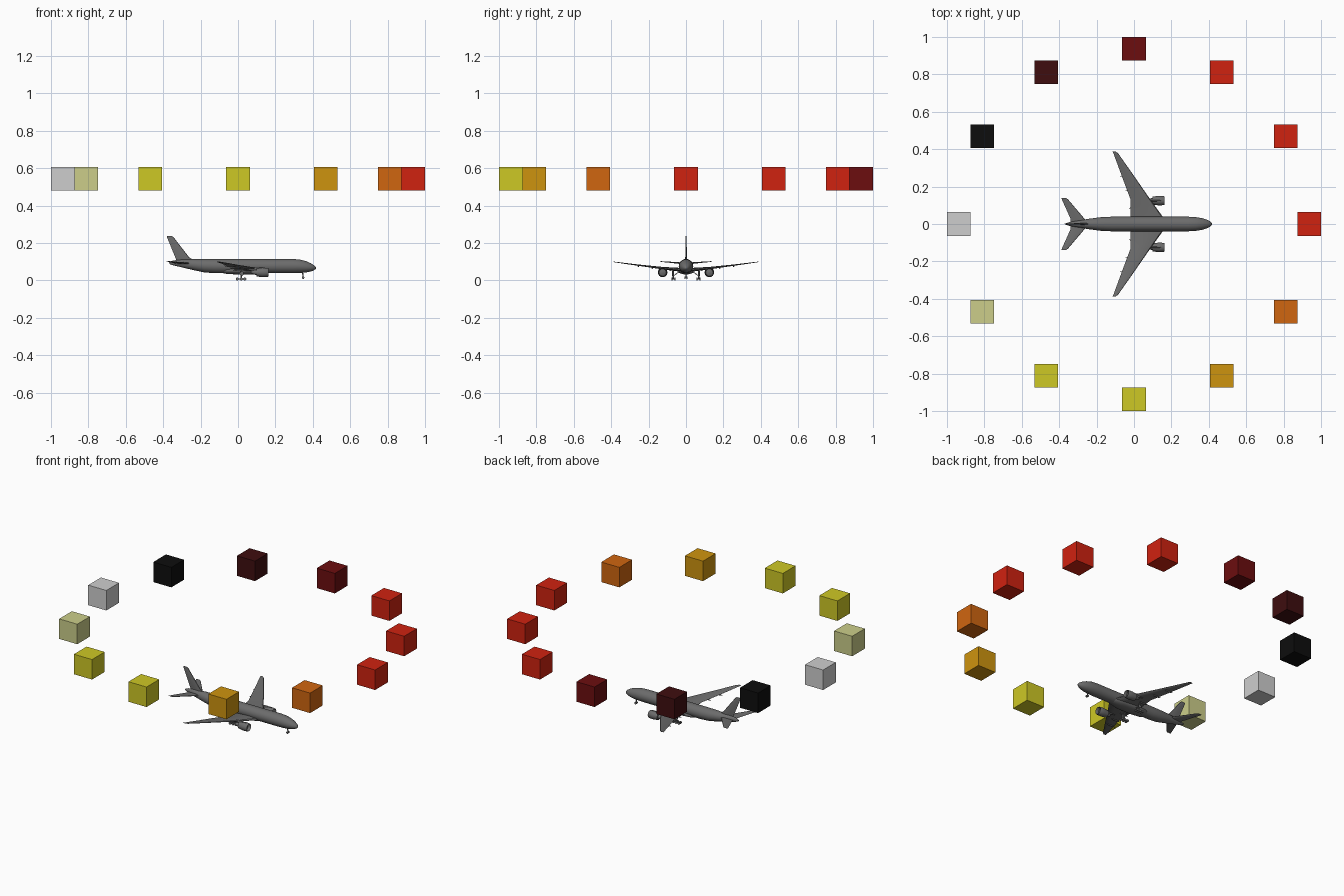
import bpy
import bmesh
from math import cos, sin, pi, radians
from mathutils import Vector

default_cube = bpy.data.objects.get("Cube")
if default_cube:
    bpy.data.objects.remove(default_cube, do_unlink=True)


def material(name, *srgb):
    mat = bpy.data.materials.new(name)
    mat.use_nodes = True
    color = [((c / 255 + 0.055) / 1.055) ** 2.4 if c > 10 else c / 3295 for c in srgb] + [1]
    mat.diffuse_color = color
    mat.node_tree.nodes["Principled BSDF"].inputs["Base Color"].default_value = color
    return mat


plane_grey = material("plane grey", 108, 108, 108)
red = material("red", 208, 34, 16)
dark_red = material("dark red", 108, 13, 15)
maroon = material("maroon", 62, 13, 15)
black = material("black", 13, 13, 13)
light_grey = material("light grey", 206, 206, 206)
pale_yellow = material("pale yellow", 204, 206, 138)
yellow = material("yellow", 206, 200, 37)
amber = material("amber", 206, 148, 15)
orange = material("orange", 208, 102, 16)


def finish(bm, name, mat, smooth=True):
    bmesh.ops.recalc_face_normals(bm, faces=bm.faces)
    mesh = bpy.data.meshes.new(name)
    bm.to_mesh(mesh)
    bm.free()
    obj = bpy.data.objects.new(name, mesh)
    bpy.context.collection.objects.link(obj)
    mesh.materials.append(mat)
    if smooth:
        bpy.ops.object.select_all(action="DESELECT")
        obj.select_set(True)
        bpy.context.view_layer.objects.active = obj
        bpy.ops.object.shade_smooth_by_angle(angle=radians(40))
    return obj


def skin(name, rings, mat=plane_grey):
    """Bridge equal-sized rings of points and cap both ends."""
    bm = bmesh.new()
    loops = [[bm.verts.new(p) for p in ring] for ring in rings]
    for a, b in zip(loops, loops[1:]):
        for i in range(len(a)):
            j = (i + 1) % len(a)
            bm.faces.new((a[i], a[j], b[j], b[i]))
    bm.faces.new(loops[0])
    bm.faces.new(loops[-1])
    return finish(bm, name, mat)


def tube(name, stations, y=0, sides=24):
    """Body along x from stations of x, centre z, half width, half height."""
    angles = [2 * pi * i / sides for i in range(sides)]
    return skin(name, [[(x, y + w * cos(a), z + h * sin(a)) for a in angles]
                       for x, z, w, h in stations])


# Airfoil outline: chord fraction from the leading edge, thickness fraction
AIRFOIL = [(0, 0), (0.04, 0.6), (0.3, 1), (0.65, 0.6), (1, 0.05),
           (1, -0.05), (0.65, -0.5), (0.3, -0.8), (0.04, -0.5)]


def surface(name, stations, side=1, upright=False):
    """Wing-like body from stations of span, leading x, trailing x, offset, half thickness."""
    rings = []
    for span, lead, trail, offset, thick in stations:
        ring = []
        for c, t in AIRFOIL:
            x, n = lead + (trail - lead) * c, offset + thick * t
            ring.append((x, n, span) if upright else (x, side * span, n))
        rings.append(ring)
    return skin(name, rings)


def rod(name, start, end, radius, sides=10):
    a, b = Vector(start), Vector(end)
    bm = bmesh.new()
    bmesh.ops.create_cone(bm, cap_ends=True, segments=sides, radius1=radius,
                          radius2=radius, depth=(b - a).length)
    rotation = (b - a).to_track_quat("Z", "Y")
    for v in bm.verts:
        v.co = rotation @ v.co + (a + b) / 2
    return finish(bm, name, plane_grey)


def wheel(name, x, y, z, radius, width):
    return rod(name, (x, y - width / 2, z), (x, y + width / 2, z), radius, 14)


# Fuselage with rounded nose and upswept tail cone
tube("fuselage", [
    (-0.366, 0.094, 0.003, 0.006), (-0.345, 0.094, 0.010, 0.013),
    (-0.30, 0.091, 0.018, 0.021), (-0.24, 0.085, 0.028, 0.029),
    (-0.18, 0.079, 0.036, 0.036), (-0.12, 0.077, 0.039, 0.038),
    (0.29, 0.077, 0.039, 0.038), (0.33, 0.076, 0.037, 0.036),
    (0.365, 0.073, 0.031, 0.030), (0.39, 0.070, 0.023, 0.022),
    (0.407, 0.068, 0.014, 0.013), (0.415, 0.067, 0.006, 0.006),
    (0.417, 0.067, 0.001, 0.001)])

# Belly fairing at the wing roots
tube("belly_fairing", [
    (-0.10, 0.056, 0.012, 0.012), (-0.06, 0.053, 0.036, 0.018),
    (0.0, 0.052, 0.043, 0.020), (0.10, 0.052, 0.043, 0.020),
    (0.15, 0.054, 0.034, 0.017), (0.19, 0.056, 0.010, 0.010)])

# Tail fin with a small dorsal fillet
surface("tail_fin", [
    (0.095, -0.225, -0.325, 0, 0.006), (0.115, -0.247, -0.332, 0, 0.006),
    (0.125, -0.262, -0.336, 0, 0.005), (0.232, -0.345, -0.380, 0, 0.003),
    (0.239, -0.356, -0.381, 0, 0.001)], upright=True)

for side, label in ((1, "left"), (-1, "right")):
    # Wing and tailplane
    surface(label + "_wing", [
        (0.0, 0.178, -0.018, 0.054, 0.012), (0.04, 0.153, -0.018, 0.057, 0.011),
        (0.13, 0.088, -0.018, 0.066, 0.007), (0.25, 0.005, -0.063, 0.081, 0.004),
        (0.378, -0.085, -0.110, 0.098, 0.002), (0.387, -0.098, -0.114, 0.1, 0.001)], side)
    surface(label + "_tailplane", [
        (0.0, -0.245, -0.340, 0.090, 0.006), (0.025, -0.262, -0.338, 0.092, 0.005),
        (0.132, -0.353, -0.386, 0.101, 0.002), (0.139, -0.363, -0.389, 0.102, 0.001)], side)

    # Engine nacelle with hollow intake, exhaust cone and pylon
    ey = side * 0.125
    tube(label + "_engine", [
        (0.150, 0.043, 0.003, 0.003), (0.145, 0.043, 0.019, 0.019),
        (0.160, 0.043, 0.020, 0.020), (0.164, 0.043, 0.022, 0.022),
        (0.158, 0.043, 0.0245, 0.0245), (0.130, 0.043, 0.0255, 0.0255),
        (0.100, 0.043, 0.021, 0.021), (0.098, 0.043, 0.014, 0.014),
        (0.080, 0.044, 0.010, 0.010), (0.066, 0.045, 0.002, 0.002)], ey)
    tube(label + "_engine_pylon", [
        (0.145, 0.066, 0.002, 0.003), (0.115, 0.066, 0.004, 0.007),
        (0.075, 0.061, 0.004, 0.010), (0.035, 0.064, 0.002, 0.004)], ey, 10)

    # Flap track fairings under the trailing edge
    for i, (y, x, z) in enumerate(((0.085, -0.015, 0.057), (0.18, -0.034, 0.069),
                                   (0.255, -0.062, 0.079))):
        tube(f"{label}_flap_fairing_{i + 1}", [
            (x + 0.05, z, 0.001, 0.001), (x + 0.03, z - 0.002, 0.004, 0.005),
            (x + 0.01, z - 0.002, 0.004, 0.005), (x - 0.012, z - 0.001, 0.001, 0.001)],
            side * y, 8)

    # Main landing gear: strut, brace and three-axle bogie
    gy = side * 0.067
    rod(label + "_main_strut", (0.017, gy, 0.009), (0.017, gy, 0.06), 0.004)
    rod(label + "_main_brace", (0.017, gy, 0.025), (0.017, side * 0.035, 0.048), 0.002)
    rod(label + "_bogie_beam", (-0.004, gy, 0.008), (0.038, gy, 0.008), 0.0025)
    surface(label + "_gear_door", [
        (0.073, 0.030, 0.004, 0.036, 0.014), (0.075, 0.030, 0.004, 0.036, 0.014)], side)
    for axle in range(3):
        x = -0.003 + 0.02 * axle
        rod(f"{label}_axle_{axle + 1}", (x, gy - 0.009, 0.008), (x, gy + 0.009, 0.008), 0.0015)
        for offset, where in ((-0.008, "a"), (0.008, "b")):
            wheel(f"{label}_main_wheel_{axle + 1}{where}", x, gy + offset, 0.008, 0.008, 0.006)

    # Nose wheel on this side
    wheel(label + "_nose_wheel", 0.348, side * 0.005, 0.015, 0.007, 0.005)

rod("nose_strut", (0.348, 0, 0.015), (0.345, 0, 0.05), 0.003)
rod("nose_axle", (0.348, -0.006, 0.015), (0.348, 0.006, 0.015), 0.0015)

# Ring of coloured cubes, counter-clockwise from +x
ring_colors = [red, red, red, dark_red, maroon, black,
               light_grey, pale_yellow, yellow, yellow, amber, orange]
for i, mat in enumerate(ring_colors):
    angle = 2 * pi * i / len(ring_colors)
    bm = bmesh.new()
    bmesh.ops.create_cube(bm, size=0.126)
    bmesh.ops.translate(bm, verts=bm.verts,
                        vec=(0.937 * cos(angle), 0.937 * sin(angle), 0.543))
    finish(bm, f"ring_cube_{i + 1}", mat, smooth=False)
